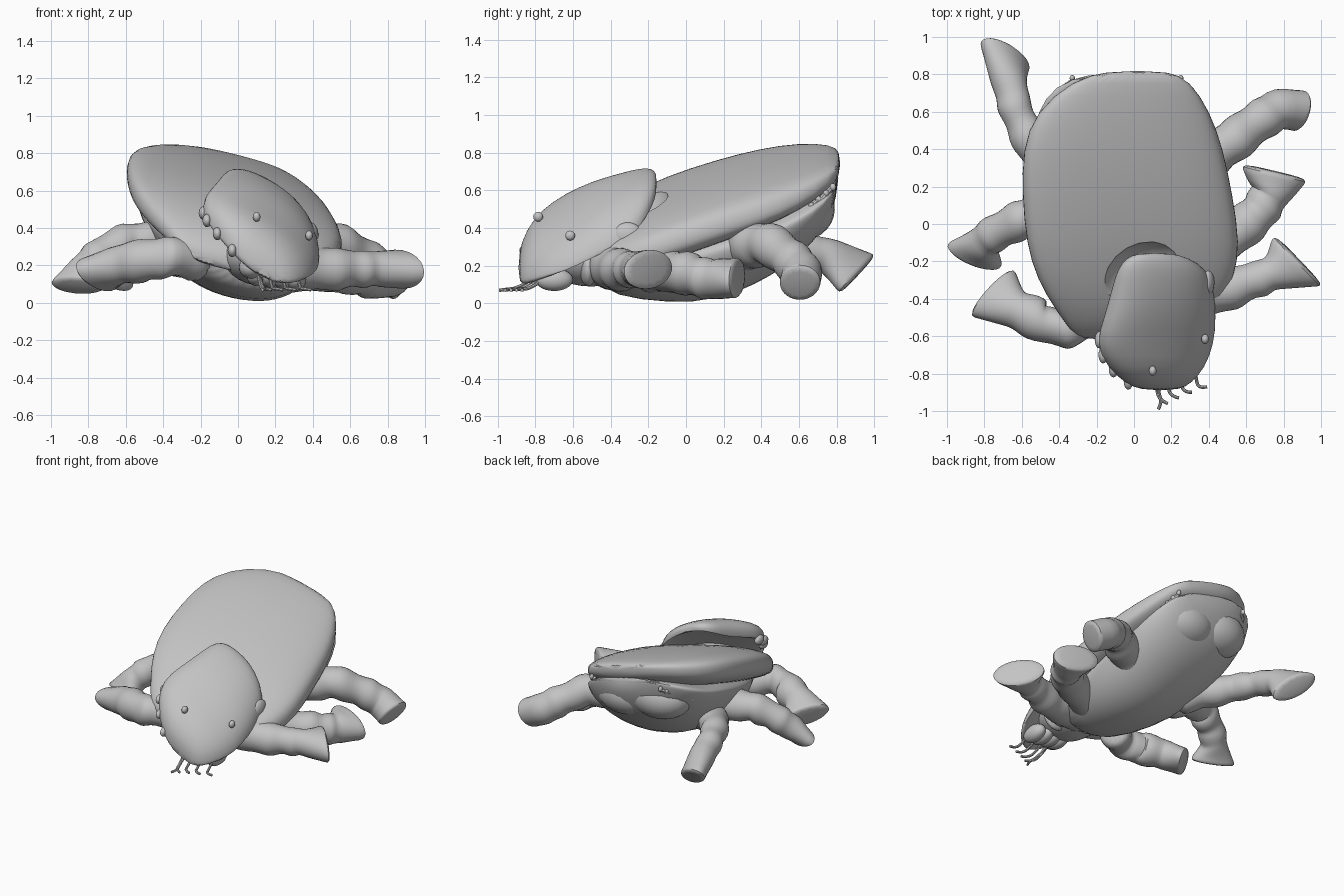
import bpy, bmesh, math, random
from mathutils import Vector

random.seed(4)
if "Cube" in bpy.data.objects:
    bpy.data.objects.remove(bpy.data.objects["Cube"])

grey = bpy.data.materials.new("plain grey")
grey.use_nodes = True
grey.diffuse_color = (0.55, 0.55, 0.55, 1)
grey.node_tree.nodes["Principled BSDF"].inputs["Base Color"].default_value = (0.55, 0.55, 0.55, 1)
parts = []


def finish(name, bm, levels=1):
    bmesh.ops.recalc_face_normals(bm, faces=bm.faces)
    mesh = bpy.data.meshes.new(name)
    bm.to_mesh(mesh)
    bm.free()
    mesh.materials.append(grey)
    ob = bpy.data.objects.new(name, mesh)
    bpy.context.collection.objects.link(ob)
    if levels:
        mod = ob.modifiers.new("smooth", "SUBSURF")
        mod.levels = mod.render_levels = levels
    parts.append(ob)
    return ob


def skin(name, rings):
    """Join a list of point rings into one closed surface."""
    bm = bmesh.new()
    loops = [[bm.verts.new(p) for p in ring] for ring in rings]
    n = len(loops[0])
    for a, b in zip(loops, loops[1:]):
        for i in range(n):
            j = (i + 1) % n
            bm.faces.new((a[i], a[j], b[j], b[i]))
    bm.faces.new(loops[0])
    bm.faces.new(loops[-1][::-1])
    return finish(name, bm)


def hull(name, stations, roll, top=0.75, under=1.0, sides=32):
    """Stations: y, left x, right x, middle z, rise, drop (negative is hollow)."""
    rings = []
    for y, xl, xr, z, up, down in stations:
        ring = []
        for i in range(sides):
            t = math.tau * i / sides
            c, s = math.cos(t), math.sin(t)
            dx = (xr - xl) / 2 * math.copysign(abs(c) ** 0.9, c)
            dz = up * abs(s) ** top if s > 0 else -down * abs(s) ** under
            ring.append(((xl + xr) / 2 + dx, y, z + roll * dx + dz))
        rings.append(ring)
    return skin(name, rings)


def blob(name, centre, radii):
    bm = bmesh.new()
    bmesh.ops.create_uvsphere(bm, u_segments=24, v_segments=14, radius=1)
    for v in bm.verts:
        v.co = Vector(centre) + Vector([a * b for a, b in zip(v.co, radii)])
    return finish(name, bm, 0)


def leg(name, path, toe_a, toe_b, thick, sides=14):
    """Lumpy limb ending in a wide flared hoof between two toe corners."""
    a, b = Vector(toe_a), Vector(toe_b)
    pts = [Vector(p[:3]) for p in path]
    end = (a + b) / 2
    chain = pts + [end]
    rings = []

    def ring(c, u, v):
        rings.append([c + u * math.cos(math.tau * i / sides) + v * math.sin(math.tau * i / sides)
                      for i in range(sides)])

    for i, p in enumerate(pts):
        d = (chain[i + 1] - chain[max(i - 1, 0)]).normalized()
        u = (b - a) - d * (b - a).dot(d)
        u.normalize()
        v = d.cross(u)
        r = path[i][3]
        ring(p, u * r, v * r)
        # swollen segment followed by a crease
        for f, k in ((0.35, 1.06), (0.7, 0.9)):
            if i < len(pts) - 1:
                q = p.lerp(pts[i + 1], f) + Vector([random.uniform(-.008, .008) for _ in "xyz"])
                r2 = (r + (path[i + 1][3] - r) * f) * k
                ring(q, u * r2, v * r2)
    u = (b - a) / 2
    d = (end - pts[-1]).normalized()
    v = d.cross(u).normalized() * thick
    ring(end - d * 0.03, u * 0.96, v * 0.95)
    ring(end, u * 1.06, v)
    ring(end + d * 0.015, u * 0.85, v * 0.8)
    return skin(name, rings)


def tube(name, points, radius):
    cu = bpy.data.curves.new(name, "CURVE")
    cu.dimensions = "3D"
    cu.bevel_depth = radius
    cu.bevel_resolution = 2
    cu.use_fill_caps = True
    sp = cu.splines.new("NURBS")
    sp.points.add(len(points) - 1)
    for p, co in zip(sp.points, points):
        p.co = (*co, 1)
    sp.use_endpoint_u = True
    sp.order_u = 3
    cu.materials.append(grey)
    ob = bpy.data.objects.new(name, cu)
    bpy.context.collection.objects.link(ob)
    parts.append(ob)


# Back shell, rolled to one side, with a scoop behind the head
shell = hull("shell", [
    (.82, -.14, .18, .75, .03, .05), (.77, -.33, .3, .73, .07, .08),
    (.6, -.53, .41, .66, .13, .11), (.4, -.6, .48, .6, .155, .13),
    (.15, -.6, .53, .53, .155, .15), (-.1, -.58, .57, .45, .15, .16),
    (-.3, -.52, .54, .38, .13, .15), (-.46, -.42, .44, .31, .11, .13),
    (-.57, -.34, .25, .26, .08, .09), (-.62, -.29, .0, .24, .04, .04)], -.25, .6, .75)
scoop = blob("scoop_cutter", (.1, -.37, .6), (.28, .28, .19))
parts.remove(scoop)
scoop.hide_render = True
cut = shell.modifiers.new("scoop", "BOOLEAN")
cut.operation = "DIFFERENCE"
cut.object = scoop

# Keeled underside with two shallow rear lobes
hull("belly", [
    (.81, -.24, .2, .68, .03, .08), (.74, -.43, .33, .61, .06, .2),
    (.6, -.52, .39, .54, .08, .28), (.45, -.54, .41, .47, .08, .31),
    (.28, -.54, .43, .42, .1, .35), (.05, -.5, .44, .34, .1, .33),
    (-.25, -.4, .4, .27, .1, .24), (-.48, -.26, .34, .24, .08, .16)], -.22, 1, 1.35)
blob("rear_lobe_right", (-.21, .6, .54), (.24, .19, .17))
blob("rear_lobe_left", (.07, .6, .5), (.24, .19, .17))

# Toothed strips under the rear rim
for name, side, lift in (("left", 1, 0), ("right", -1, .12)):
    ends = [Vector((.28 * side - .04, .77, .61 + lift / 2)), Vector((.4 * side - .06, .58, .44 + lift))]
    tube("toothed_strip_" + name, [ends[0], ends[0].lerp(ends[1], .5) + Vector((.02 * side, .02, 0)), ends[1]], .016)
    for i in range(6):
        p = ends[0].lerp(ends[1], i / 5) + Vector((.01 * side, .01, .008))
        blob(f"tooth_{name}_{i}", p, (.014, .016, .02))

# Domed head shield, hollow beneath at the back
hull("head_shield", [
    (-.155, .02, .2, .63, .035, .0), (-.18, -.04, .29, .59, .09, -.03),
    (-.24, -.09, .39, .52, .15, -.07), (-.35, -.12, .43, .44, .2, -.08),
    (-.5, -.16, .44, .385, .205, -.04), (-.64, -.21, .43, .33, .185, .02),
    (-.77, -.14, .38, .275, .17, .07), (-.85, -.05, .31, .22, .135, .08),
    (-.89, .04, .24, .18, .07, .05)], -.5, .85)
blob("cheek_flap", (.39, -.31, .36), (.04, .08, .07))
for i, spot in enumerate(((-.185, -.62, .48), (-.165, -.7, .44), (-.11, -.775, .37), (-.03, -.84, .28))):
    blob(f"shield_scallop_{i}", spot, (.025, .045, .035))
for side, place in (("right", (.1, -.785, .46)), ("left", (.38, -.615, .36))):
    blob("eye_" + side, place, (.02, .026, .026))

# Throat, neck folds and mouthparts
blob("throat", (.14, -.5, .25), (.22, .28, .16))
blob("mouth", (.07, -.78, .19), (.065, .08, .06))
for i in range(4):
    blob(f"neck_fold_{i}", (.3 - .01 * i, -.34 - .06 * i, .19), (.1, .045, .1))
    blob(f"jaw_{i}", (.1 + .07 * i, -.7, .15 - .008 * i), (.055, .1, .06))
for i, x in enumerate((.13, .19, .26, .34)):
    y = -.8 + .02 * i
    tube(f"feeler_{i}", [(x - .02, y, .14), (x - .01, y - .08, .08),
                         (x + .005, y - .14, .075), (x + .05, y - .16 + .01 * i, .07)], .009)
tube("feeler_long", [(.12, -.8, .13), (.13, -.9, .08), (.15, -.95, .075), (.13, -.99, .07)], .009)

# Six limbs, rooted under the belly
leg("front_leg_left", [(.12, -.38, .2, .13), (.3, -.4, .2, .13), (.5, -.35, .18, .12), (.64, -.3, .18, .1), (.75, -.26, .18, .1)],
    (1.0, -.33, .16), (.75, -.07, .2), .11)
leg("middle_leg_left", [(.22, -.2, .18, .13), (.42, -.12, .18, .12), (.58, -.02, .16, .12), (.68, .08, .14, .11), (.73, .16, .13, .115)],
    (.92, .23, .1), (.58, .31, .17), .11)
leg("rear_leg_left", [(.15, .24, .24, .13), (.36, .34, .31, .13), (.53, .44, .32, .12), (.67, .55, .24, .11), (.77, .62, .17, .12)],
    (.94, .69, .17), (.83, .52, .05), .11)
leg("rear_leg_right", [(-.25, .15, .24, .12), (-.44, .29, .29, .11), (-.56, .44, .31, .1), (-.63, .6, .3, .09), (-.67, .75, .26, .1)],
    (-.81, .99, .25), (-.57, .82, .07), .085)
leg("middle_leg_right", [(-.22, .08, .24, .13), (-.44, .08, .33, .12), (-.6, .03, .33, .11), (-.73, -.04, .25, .1), (-.81, -.11, .18, .1)],
    (-1.0, -.11, .1), (-.71, -.23, .09), .075)
leg("front_leg_right", [(-.18, -.44, .22, .11), (-.36, -.57, .25, .11), (-.5, -.52, .23, .12), (-.65, -.45, .2, .11)],
    (-.87, -.49, .19), (-.64, -.25, .11), .095)

# Make the modifiers real and shade smoothly
bpy.ops.object.select_all(action="DESELECT")
for ob in parts:
    ob.select_set(True)
bpy.context.view_layer.objects.active = shell
bpy.ops.object.convert(target="MESH")
bpy.ops.object.shade_smooth_by_angle(angle=math.radians(40))
bpy.data.objects.remove(scoop)
